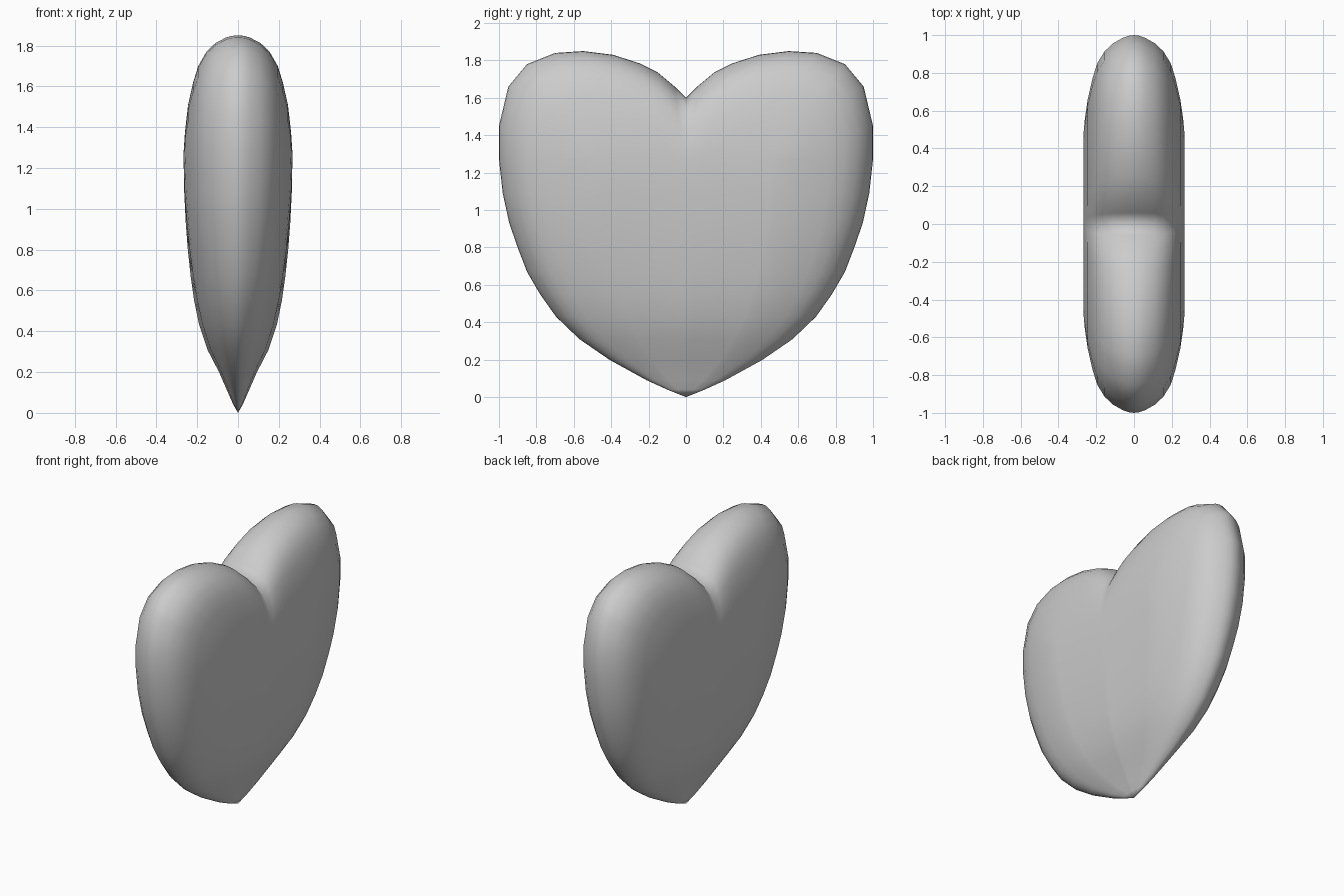
import bpy, bmesh

if "Cube" in bpy.data.objects:
    bpy.data.objects.remove(bpy.data.objects["Cube"])

ZM, TM = 1.27, 0.267   # height and half thickness of the fullest section

# lower body sections: height, half width, half thickness
LOWER = [(0, 0, 0), (.04, .10, .023), (.09, .21, .045), (.20, .41, .093),
         (.31, .57, .15), (.43, .695, .19), (.55, .78, .215), (.67, .85, .232),
         (.80, .90, .246), (.93, .945, .256), (1.09, .98, .264), (ZM, 1, TM)]
# lobe outline from widest point over the top to the cleft: y, z
LOBE = [(1, ZM), (1, 1.45), (.95, 1.66), (.85, 1.78), (.70, 1.84), (.55, 1.85),
        (.39, 1.83), (.25, 1.785), (.15, 1.735), (.06, 1.66), (0, 1.6)]
# nested contours: half thickness, width scale, lobe height scale
RINGS = [(0, 1, 1), (.03, .996, .995), (.06, .985, .98), (.11, .957, .935),
         (.155, .915, .86), (.195, .85, .74), (.22, .77, .60), (.245, .66, .41),
         (.26, .56, .18), (TM, .48, 0)]

bm = bmesh.new()


def add_grid(rows):
    # skin a patch and its mirror images in x and y
    for sx in (1, -1):
        for sy in (1, -1):
            vs = [[bm.verts.new((sx * x, sy * y, z)) for x, y, z in r] for r in rows]
            for a, b in zip(vs, vs[1:]):
                for i in range(len(a) - 1):
                    bm.faces.new((a[i], a[i + 1], b[i + 1], b[i]))


# lower body: rounded sections with a soft ridge along the middle
section = [(t / TM, u) for t, u, f in RINGS] + [(1, .48 * y) for y, z in LOBE[2:]]
rows = []
for z, w, t in LOWER:
    k = .35 * (1 - z / ZM) ** 1.5
    rows.append([(t * s * (1 - k * u), w * u, z) for s, u in section])
add_grid(rows)

# upper lobes: outline shrinking towards the fullest section
add_grid([[(t, y * u, ZM + (z - ZM) * f) for y, z in LOBE] for t, u, f in RINGS])

bmesh.ops.remove_doubles(bm, verts=bm.verts[:], dist=.0005)
bmesh.ops.dissolve_degenerate(bm, edges=bm.edges[:], dist=.0001)
bmesh.ops.recalc_face_normals(bm, faces=bm.faces[:])
for f in bm.faces:
    f.smooth = True

mesh = bpy.data.meshes.new("heart")
bm.to_mesh(mesh)
bm.free()
heart = bpy.data.objects.new("heart", mesh)
bpy.context.collection.objects.link(heart)
